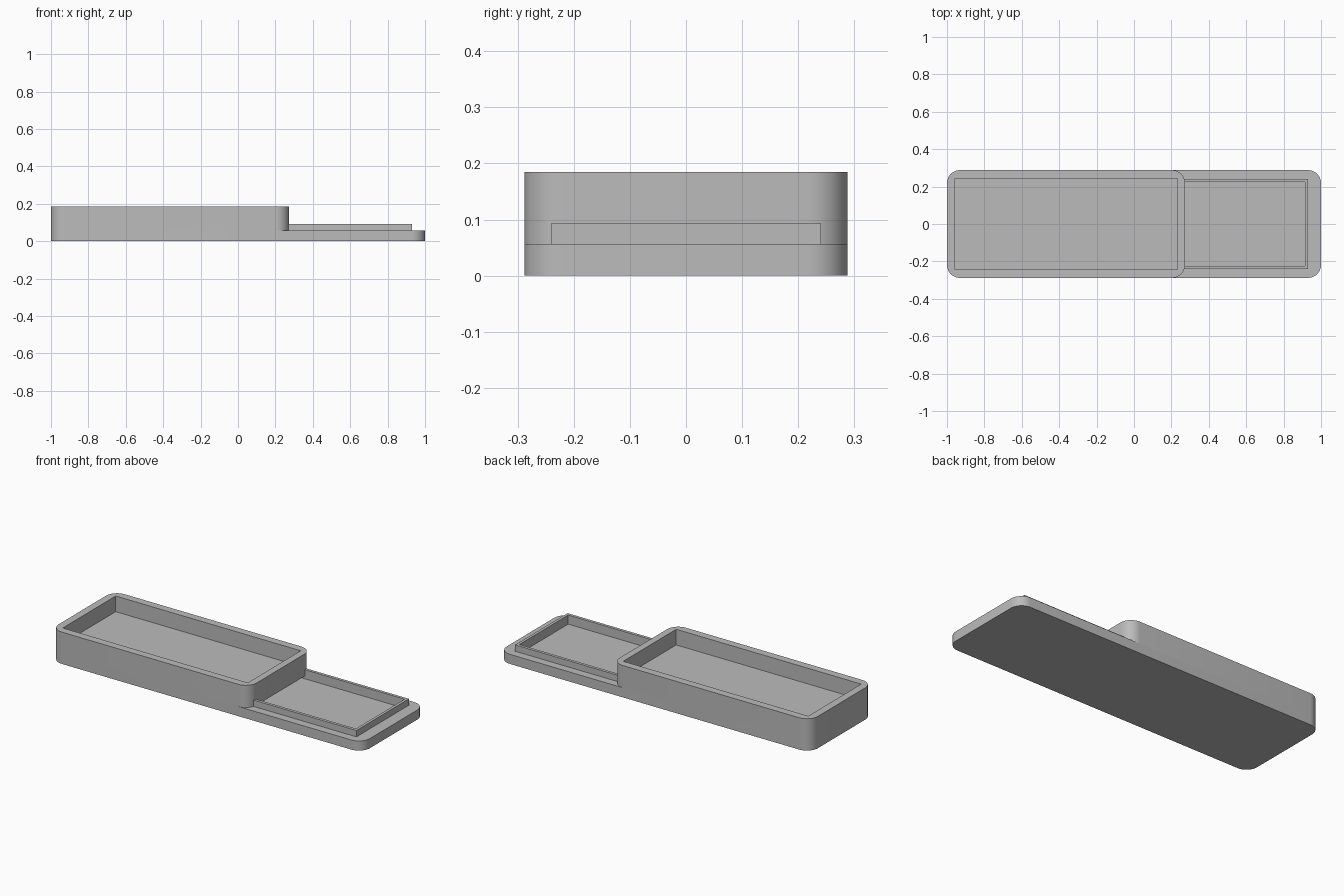
import bpy, bmesh, math

if "Cube" in bpy.data.objects:
    bpy.data.objects.remove(bpy.data.objects["Cube"])

grey = bpy.data.materials.new("plain grey")
grey.diffuse_color = (0.5, 0.5, 0.5, 1)
grey.use_nodes = True
grey.node_tree.nodes["Principled BSDF"].inputs["Base Color"].default_value = grey.diffuse_color

SEG = 10  # segments per rounded corner


def outline(x0, x1, hy, r, seg):
    """Counter-clockwise rectangle with rounded corners (seg + 1 points each)."""
    pts = []
    corners = [(x1 - r, hy - r), (x0 + r, hy - r), (x0 + r, r - hy), (x1 - r, r - hy)]
    for k, (cx, cy) in enumerate(corners):
        for i in range(seg + 1):
            a = math.pi / 2 * (k + (i / seg if seg else 0))
            dx, dy = (math.cos(a), math.sin(a)) if r else (0, 0)
            pts.append((cx + r * dx, cy + r * dy))
    return pts


def tray(name, outer, inner, z0, z1, z_floor, bottom=False, floor=True, seg=SEG):
    """Outer wall, flat rim, inner wall down to a recessed floor."""
    bm = bmesh.new()
    po = outline(*outer, seg)
    pi = outline(*inner, 0, 0)
    low = [bm.verts.new((x, y, z0)) for x, y in po]
    top = [bm.verts.new((x, y, z1)) for x, y in po]
    rim = [bm.verts.new((x, y, z1)) for x, y in pi]
    base = [bm.verts.new((x, y, z_floor)) for x, y in pi]
    n = len(po)
    for i in range(n):
        j = (i + 1) % n
        bm.faces.new((low[i], low[j], top[j], top[i]))
        a, b = rim[i // (seg + 1)], rim[j // (seg + 1)]
        bm.faces.new((top[i], top[j], a) if a is b else (top[i], top[j], b, a))
    for i in range(4):
        j = (i + 1) % 4
        bm.faces.new((rim[i], rim[j], base[j], base[i]))
    if floor:
        bm.faces.new(base)
    if bottom:
        bm.faces.new(low[::-1])
    me = bpy.data.meshes.new(name)
    bm.to_mesh(me)
    bm.free()
    me.materials.append(grey)
    ob = bpy.data.objects.new(name, me)
    bpy.context.collection.objects.link(ob)
    bpy.ops.object.select_all(action='DESELECT')
    ob.select_set(True)
    bpy.context.view_layer.objects.active = ob
    bpy.ops.object.shade_smooth_by_angle(angle=math.radians(30))
    return ob


recess = (0.25, 0.914, 0.224)

# Full-length base slab with the shallow recess at its right end
tray("base_slab", (-1, 1, 0.288, 0.07), recess, 0, 0.056, 0.04, bottom=True)
# Deep open box on the left
tray("open_box", (-1, 0.273, 0.288, 0.07), (-0.956, 0.233, 0.243), 0.056, 0.185, 0.094)
# Thin raised lip around the recess, running into the box wall
tray("lid_lip", (0.24, 0.93, 0.241, 0), recess, 0.056, 0.093, 0.056, floor=False, seg=0)
